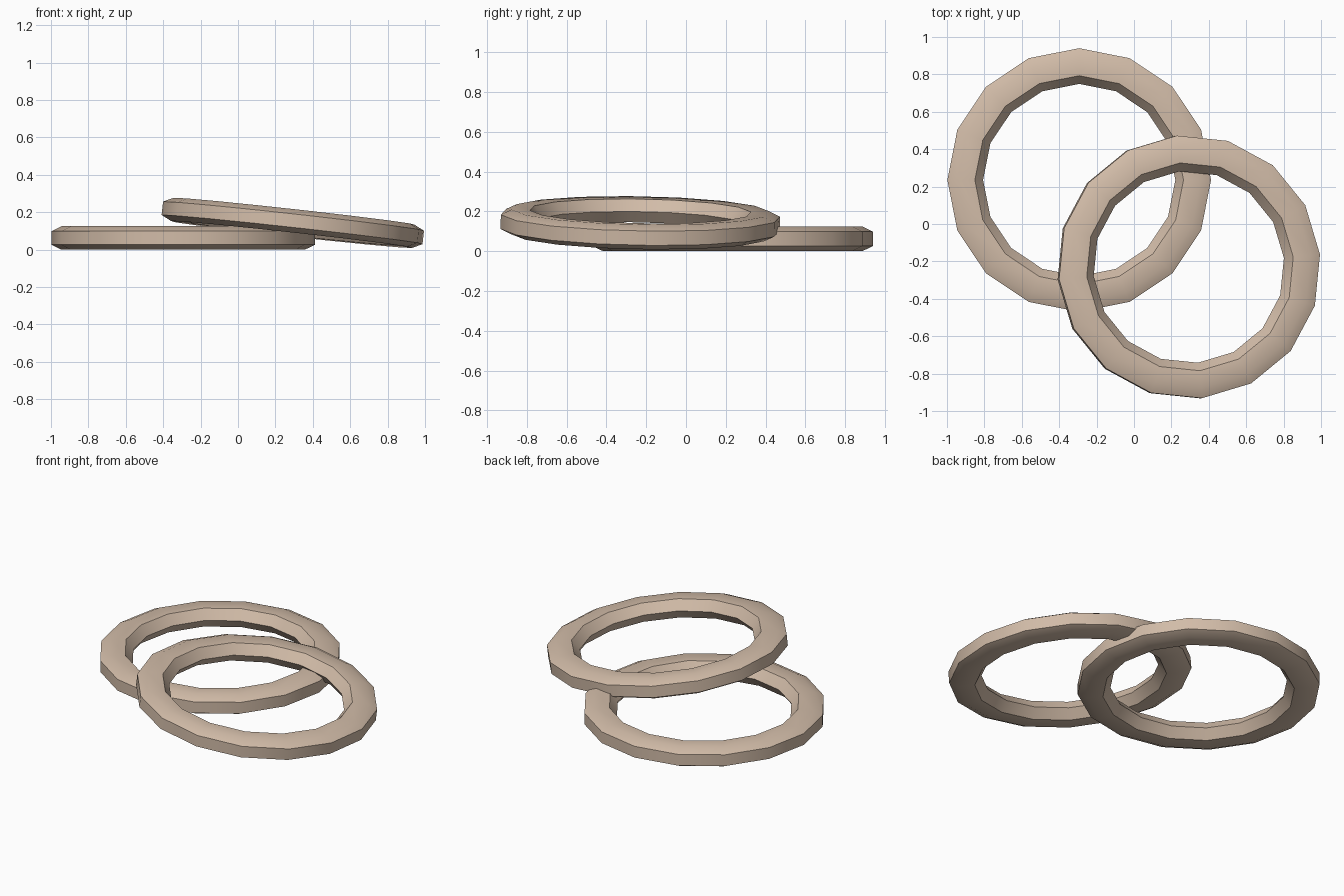
import bpy, bmesh, math

if "Cube" in bpy.data.objects:
    bpy.data.objects.remove(bpy.data.objects["Cube"])

SIDES = 16
# cross-section (radius, height from the ring's mid-plane)
PROFILE = [(0.705, -0.036), (0.705, 0.036), (0.651, 0.0625), (0.558, 0.059),
           (0.514, 0.0), (0.558, -0.059), (0.651, -0.0625)]

tan = bpy.data.materials.new("warm_tan")
tan.diffuse_color = (0.64, 0.50, 0.39, 1)
tan.use_nodes = True
tan.node_tree.nodes["Principled BSDF"].inputs["Base Color"].default_value = tan.diffuse_color


def ring(name, location, rotation):
    """Sweep the profile round the z axis into a closed low-poly ring."""
    bm = bmesh.new()
    loops = []
    for i in range(SIDES):
        a = 2 * math.pi * i / SIDES
        loops.append([bm.verts.new((r * math.cos(a), r * math.sin(a), z)) for r, z in PROFILE])
    n = len(PROFILE)
    for i in range(SIDES):
        a, b = loops[i], loops[(i + 1) % SIDES]
        for j in range(n):
            k = (j + 1) % n
            bm.faces.new((a[j], b[j], b[k], a[k]))
    bmesh.ops.recalc_face_normals(bm, faces=bm.faces[:])
    mesh = bpy.data.meshes.new(name)
    bm.to_mesh(mesh)
    bm.free()
    mesh.materials.append(tan)
    ob = bpy.data.objects.new(name, mesh)
    bpy.context.collection.objects.link(ob)
    ob.location = location
    ob.rotation_mode = 'ZYX'
    ob.rotation_euler = [math.radians(d) for d in rotation]
    bpy.ops.object.select_all(action='DESELECT')
    ob.select_set(True)
    bpy.context.view_layer.objects.active = ob
    bpy.ops.object.shade_smooth_by_angle(angle=math.radians(35))
    return ob


# ring lying flat on the ground
ring("flat_ring", (-0.293, 0.235, 0.0625), (0, 0, 0))
# second ring leaning on the first
ring("leaning_ring", (0.293, -0.23, 0.143), (-1.0, 6.3, 5.5))
